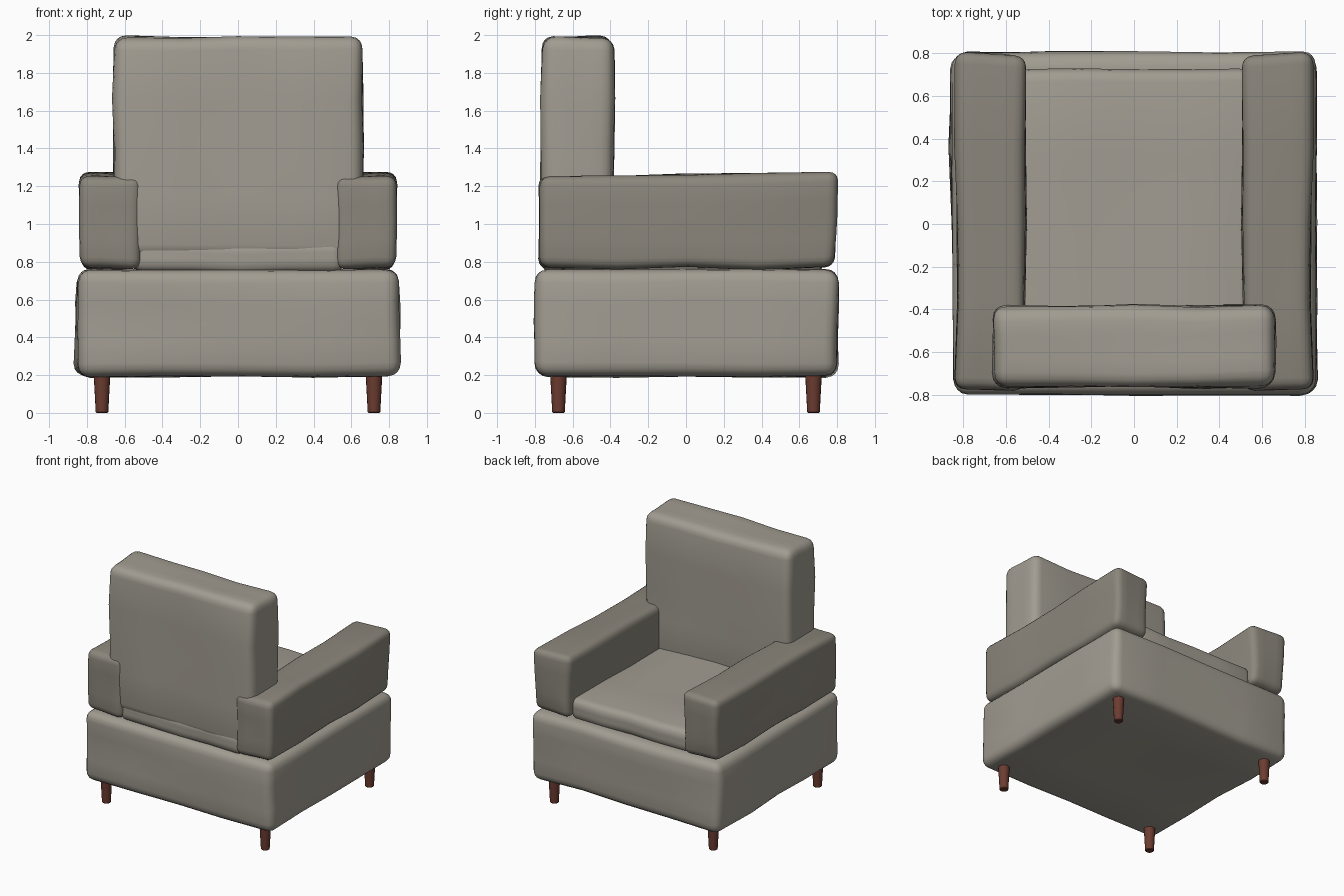
import bpy, bmesh
from mathutils import Vector, noise

if "Cube" in bpy.data.objects:
    bpy.data.objects.remove(bpy.data.objects["Cube"])


def material(name, rgb):
    m = bpy.data.materials.new(name)
    m.diffuse_color = (*rgb, 1)
    m.use_nodes = True
    m.node_tree.nodes["Principled BSDF"].inputs["Base Color"].default_value = m.diffuse_color
    return m


FABRIC = material("light_fabric", (0.36, 0.335, 0.285))
ARM_FABRIC = material("dark_fabric", (0.26, 0.24, 0.20))
WOOD = material("red_wood", (0.15, 0.045, 0.03))


def finish(bm, name, mat, angle):
    bmesh.ops.recalc_face_normals(bm, faces=bm.faces)
    me = bpy.data.meshes.new(name)
    bm.to_mesh(me)
    bm.free()
    ob = bpy.data.objects.new(name, me)
    bpy.context.collection.objects.link(ob)
    me.materials.append(mat)
    bpy.ops.object.select_all(action='DESELECT')
    ob.select_set(True)
    bpy.context.view_layer.objects.active = ob
    bpy.ops.object.shade_smooth_by_angle(angle=angle)
    return ob


def cushion(name, lo, hi, r, mat, seed, n=8, lump=0.018, mirror=False, shape=None):
    """Rounded, slightly lumpy box between two corners."""
    lo, hi = Vector(lo), Vector(hi)
    mid, half = (lo + hi) / 2, (hi - lo) / 2
    bm = bmesh.new()
    bmesh.ops.create_cube(bm, size=2)
    bmesh.ops.subdivide_edges(bm, edges=bm.edges[:], cuts=n - 1, use_grid_fill=True)

    def spread(p, h):
        # two rows of cells inside each rounded edge, the rest evenly spaced
        i = round((p + 1) / 2 * n)
        if i <= 2:
            return -h + r * i / 2
        if i >= n - 2:
            return h - r * (n - i) / 2
        return -h + r + (2 * h - 2 * r) * (i - 2) / (n - 4)

    for v in bm.verts:
        p = Vector([spread(v.co[k], half[k]) for k in range(3)])
        core = Vector([max(-(half[k] - r), min(half[k] - r, p[k])) for k in range(3)])
        d = p - core
        co = mid + core + d.normalized() * r
        if shape:
            co = shape(co)
        co += noise.noise_vector(co * 2.6 + Vector((seed, seed * 1.7, 0))) * lump
        if mirror:
            co.x = -co.x
        v.co = co
    return finish(bm, name, mat, 0.9)


def base_shape(co):
    # slightly wider towards the bottom
    co.x *= 1 + 0.02 * (0.48 - co.z)
    return co


def arm_shape(co):
    # top rises a little along its length, free end bulges
    if co.z > 1.0:
        co.z += 0.012 * co.y
    if co.y > 0.6:
        co.y += 0.02 * (co.z - 1.0)
    return co


# Upholstered body
cushion("base", (-0.855, -0.80, 0.195), (0.855, 0.805, 0.76), 0.07, FABRIC, 3.3, shape=base_shape)
cushion("seat", (-0.56, -0.76, 0.74), (0.56, 0.725, 0.92), 0.06, FABRIC, 7.1, lump=0.014)
cushion("backrest", (-0.66, -0.765, 0.82), (0.66, -0.385, 1.99), 0.07, FABRIC, 11.9)

# Armrests
for side, mirrored in (("right", False), ("left", True)):
    cushion(side + "_armrest", (0.51, -0.775, 0.765), (0.835, 0.79, 1.265), 0.055,
            ARM_FABRIC, 5.2, mirror=mirrored, shape=arm_shape)

# Tapered legs
for sx, xn in ((1, "right"), (-1, "left")):
    for sy, yn in ((-1, "front"), (1, "back")):
        bm = bmesh.new()
        bmesh.ops.create_cone(bm, cap_ends=True, segments=16, radius1=0.033, radius2=0.046, depth=0.24)
        rim = [e for e in bm.edges if all(v.co.z < 0 for v in e.verts)]
        bmesh.ops.bevel(bm, geom=rim, offset=0.005, segments=1, affect='EDGES')
        bmesh.ops.translate(bm, verts=bm.verts, vec=(0.72 * sx, 0.675 * sy, 0.12))
        finish(bm, f"{yn}_{xn}_leg", WOOD, 0.6)
